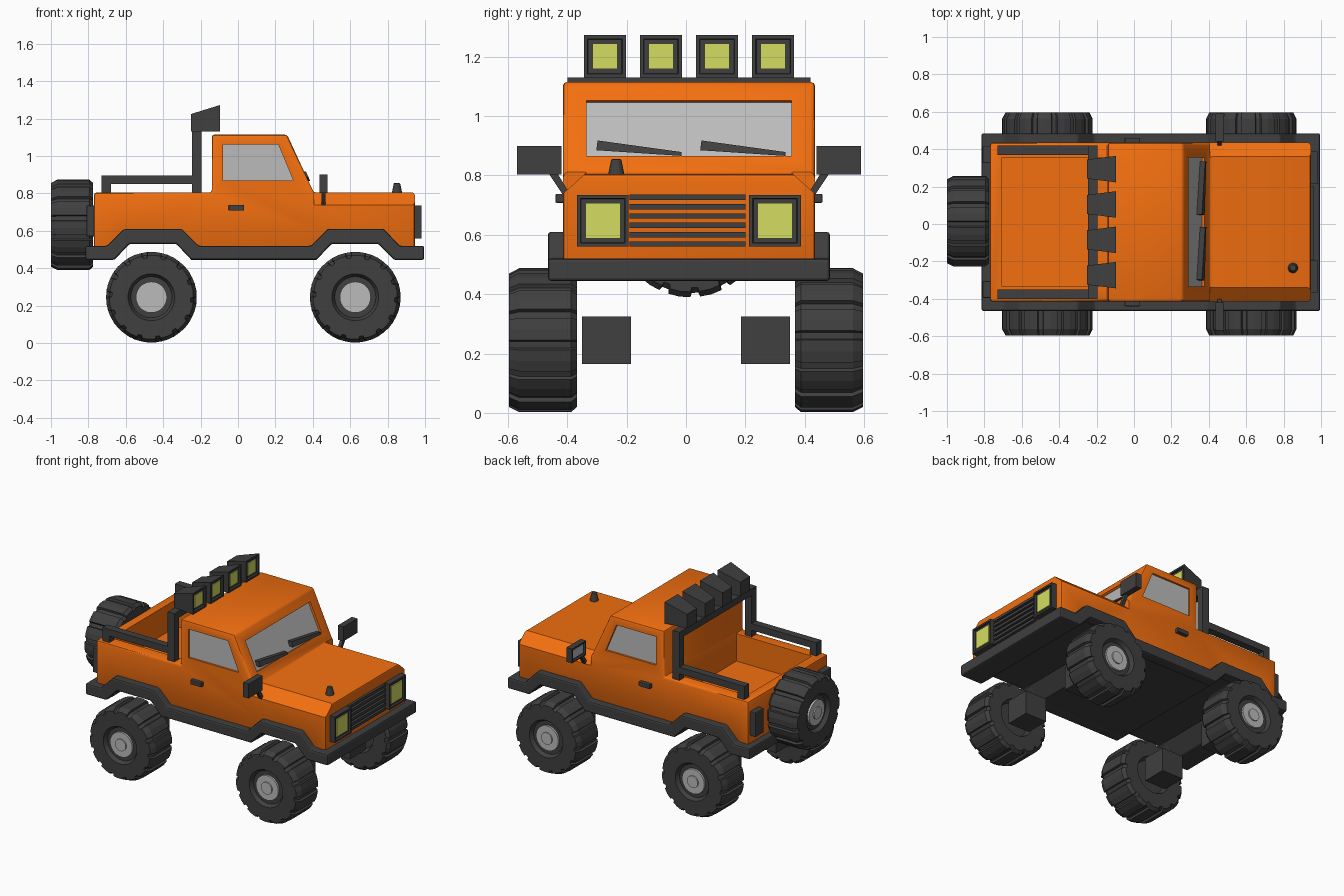
import bpy, bmesh, math
from mathutils import Matrix, Vector

if "Cube" in bpy.data.objects:
    bpy.data.objects.remove(bpy.data.objects["Cube"])

def material(name, rgb):
    m = bpy.data.materials.new(name)
    m.diffuse_color = (*rgb, 1)
    m.use_nodes = True
    m.node_tree.nodes["Principled BSDF"].inputs["Base Color"].default_value = m.diffuse_color
    return m

ORANGE = material("orange_paint", (0.90, 0.16, 0.005))
DARK = material("dark_plastic", (0.05, 0.05, 0.05))
GREY = material("light_grey", (0.5, 0.5, 0.5))
YELLOW = material("lamp_yellow", (0.66, 0.72, 0.12))
C = 0.01                                   # body centre line in y

def finish(name, bm, mat, bevel=0):
    bmesh.ops.recalc_face_normals(bm, faces=bm.faces)
    me = bpy.data.meshes.new(name)
    bm.to_mesh(me)
    bm.free()
    me.materials.append(mat)
    ob = bpy.data.objects.new(name, me)
    bpy.context.collection.objects.link(ob)
    if bevel:
        m = ob.modifiers.new("bevel", 'BEVEL')
        m.width, m.segments, m.limit_method = bevel, 2, 'ANGLE'
    return ob

def prism_bm(pts, axis, a, b):
    """Extrude a profile: axis 'y' takes (x, z) points, axis 'x' takes (y, z)."""
    bm = bmesh.new()
    put = (lambda p, t: (p[0], t, p[1])) if axis == 'y' else (lambda p, t: (t, p[0], p[1]))
    r0 = [bm.verts.new(put(p, a)) for p in pts]
    r1 = [bm.verts.new(put(p, b)) for p in pts]
    n = len(pts)
    bm.faces.new(r0)
    bm.faces.new(r1[::-1])
    for i in range(n):
        bm.faces.new((r0[i], r0[(i + 1) % n], r1[(i + 1) % n], r1[i]))
    bmesh.ops.recalc_face_normals(bm, faces=bm.faces)
    return bm

def prism(name, pts, axis, a, b, mat, bevel=0):
    return finish(name, prism_bm(pts, axis, a, b), mat, bevel)

def rect(u0, u1, v0, v1):
    return [(u0, v0), (u1, v0), (u1, v1), (u0, v1)]

def box(name, x0, x1, y0, y1, z0, z1, mat, bevel=0):
    return prism(name, rect(y0, y1, z0, z1), 'x', x0, x1, mat, bevel)

def framed(name, x0, x1, y0, y1, z0, z1, rim, lens_mat, side=1, taper=None):
    """Dark housing with a recessed face (toward side * x) holding a lens."""
    bm = prism_bm(rect(y0, y1, z0, z1), 'x', x0, x1)
    if taper:
        for v in bm.verts:
            if v.co.x < x0 + 1e-5:
                mid = (y0 + y1) / 2
                v.co.y = mid + (v.co.y - mid) * taper[0]
                v.co.z = min(v.co.z, taper[1])
    face = [f for f in bm.faces if f.normal.x * side > 0.99]
    bmesh.ops.inset_region(bm, faces=face, thickness=rim * 0.6)
    bmesh.ops.inset_region(bm, faces=face, thickness=0.003, depth=-0.012)
    finish(name, bm, DARK)
    front = x1 if side > 0 else x0
    xs = sorted((front - side * 0.02, front - side * 0.006))
    box(name + "_lens", *xs, y0 + rim, y1 - rim, z0 + rim, z1 - rim, lens_mat)

def slope(z, d=0):
    """Point of the windscreen plane at height z, moved d along its normal."""
    return (0.405 - 0.46 * (z - 0.8) + 0.908 * d, z + 0.418 * d)

# body shell, underside follows the wheel arches
arch = [(0.945, 0.485), (0.85, 0.485), (0.765, 0.57), (0.49, 0.57), (0.405, 0.485),
        (-0.23, 0.485), (-0.315, 0.57), (-0.595, 0.57), (-0.68, 0.485), (-0.77, 0.485)]
body = prism("body", arch + [(-0.77, 0.805), (-0.14, 0.805), (-0.14, 1.115), (0.262, 1.115),
             (0.405, 0.805), (0.945, 0.805)], 'y', C - 0.425, C + 0.425, ORANGE, 0.014)

# cutters: cargo bed, hood chamfers, window recesses
window = [(-0.08, 0.87), (-0.08, 1.062), (0.215, 1.062), (0.295, 0.87)]
screen = lambda d0, d1: [slope(0.865, d0), slope(1.052, d0), slope(1.052, d1), slope(0.865, d1)]
cutters = [box("bed_cut", -0.705, -0.142, C - 0.345, C + 0.345, 0.62, 0.9, ORANGE),
           prism("screen_cut", screen(-0.025, 0.05), 'y', C - 0.345, C + 0.345, ORANGE)]
for s in (-1, 1):
    cutters.append(prism("hood_cut", [(C + s * 0.435, 0.73), (C + s * 0.345, 0.81), (C + s * 0.435, 0.83)],
                         'x', 0.405, 1.0, ORANGE))
    cutters.append(prism("window_cut", window, 'y', C + s * 0.40, C + s * 0.5, ORANGE))
for c in cutters:
    m = body.modifiers.new("cut", 'BOOLEAN')
    m.operation, m.solver, m.object = 'DIFFERENCE', 'EXACT', c
bpy.context.view_layer.objects.active = body
body.select_set(True)
for m in list(body.modifiers):
    bpy.ops.object.modifier_apply(modifier=m.name)
for c in cutters:
    bpy.data.objects.remove(c)
bpy.ops.object.shade_smooth_by_angle(angle=math.radians(35))

# glass
prism("windscreen", screen(-0.03, -0.014), 'y', C - 0.345, C + 0.345, GREY)
for s in (-1, 1):
    prism("side_window", window, 'y', C + s * 0.395, C + s * 0.412, GREY)

# underbody with bumpers, sills and arch trim
top = [(0.995, 0.52), (0.865, 0.52), (0.78, 0.61), (0.48, 0.61), (0.39, 0.52),
       (-0.21, 0.52), (-0.30, 0.61), (-0.61, 0.61), (-0.70, 0.52), (-0.815, 0.52)]
low = [(-0.815, 0.445), (-0.66, 0.445), (-0.58, 0.53), (-0.33, 0.53), (-0.25, 0.445),
       (0.42, 0.445), (0.50, 0.53), (0.75, 0.53), (0.835, 0.445), (0.995, 0.445)]
for s in (-1, 1):                          # side strips, each reaching into the body
    prism("arch_trim", top + low, 'y', C + s * 0.405, C + s * 0.475, DARK, 0.01)
floor = [(x, min(z, 0.575) if z > 0.53 else 0.5) for x, z in top[1:-1]]
prism("underbody", floor + low[1:-1], 'y', C - 0.41, C + 0.41, DARK)
box("front_bumper", 0.83, 0.995, C - 0.475, C + 0.475, 0.445, 0.52, DARK, 0.01)
box("rear_bumper", -0.815, -0.66, C - 0.475, C + 0.475, 0.445, 0.52, DARK, 0.01)

# wheels
def wheel(name, matrix, width):
    N = 14
    step = 2 * math.pi / N
    angles, radii = [], []
    for i in range(N):
        for f, r in ((0, 0.242), (0.35, 0.243), (0.7, 0.242), (0.74, 0.228), (0.96, 0.228)):
            angles.append((i + f) * step)
            radii.append(r)
    # sections: distance along the axle, radius (None keeps the lugged outline), edge drop
    sections = [(0.04, 0.11, 0), (0, 0.125, 0), (0, None, 0.018), (0.02, None, 0),
                (width - 0.035, None, 0), (width, None, 0.018), (width, 0.125, 0), (width - 0.025, 0.11, 0)]
    bm = bmesh.new()
    rings = []
    for t, r, drop in sections:
        rings.append([bm.verts.new(((r or q - drop) * math.cos(a), (r or q - drop) * math.sin(a), t))
                      for a, q in zip(angles, radii)])
    n = len(angles)
    for a, b in zip(rings, rings[1:]):
        for i in range(n):
            bm.faces.new((a[i], a[(i + 1) % n], b[(i + 1) % n], b[i]))
    bm.faces.new(rings[0][::-1])
    bm.faces.new(rings[-1])
    bm.transform(matrix)
    finish(name + "_tyre", bm, DARK)
    bm = bmesh.new()
    for r, t in ((0.083, width - 0.012), (0.04, width - 0.004)):
        bmesh.ops.create_cone(bm, cap_ends=True, segments=32, radius1=r, radius2=r, depth=0.03,
                              matrix=matrix @ Matrix.Translation((0, 0, t - 0.015)))
    finish(name + "_hub", bm, GREY)

for x, end in ((-0.463, "rear"), (0.627, "front")):
    for s in (-1, 1):
        wheel(end + "_wheel", Matrix.Translation((x, s * 0.367, 0.245))
              @ Matrix.Rotation(-s * math.pi / 2, 4, 'X'), 0.23)
        box(end + "_axle_block", x - 0.08, x + 0.08, *sorted((s * 0.185, s * 0.35)), 0.165, 0.325, DARK)
wheel("spare_wheel", Matrix.Translation((-0.775, C + 0.005, 0.632)) @ Matrix.Rotation(-math.pi / 2, 4, 'Y'), 0.225)

# front face: headlights and grille; rear: tail lamps
for s in (-1, 1):
    y = C + s * 0.29
    framed("headlight", 0.93, 0.982, y - 0.087, y + 0.087, 0.56, 0.735, 0.028, YELLOW)
    y = C + s * 0.36
    box("tail_lamp", -0.81, -0.76, y - 0.045, y + 0.045, 0.57, 0.735, DARK, 0.006)
for i in range(6):
    z = 0.569 + i * 0.0315
    box("grille_bar", 0.93, 0.962, C - 0.2, C + 0.19, z - 0.009, z + 0.009, DARK)

# roll bar with side rails and roof lamps
for s in (-1, 1):
    ys = sorted((C + s * 0.36, C + s * 0.41))
    box("roll_bar_post", -0.245, -0.195, *ys, 0.79, 1.13, DARK)
    box("bed_rail", -0.73, -0.24, *ys, 0.85, 0.895, DARK)
    box("bed_rail_post", -0.73, -0.68, *ys, 0.79, 0.86, DARK)
box("roll_bar_top", -0.245, -0.195, C - 0.41, C + 0.41, 1.085, 1.13, DARK)
for i in range(4):
    y = C - 0.2835 + i * 0.189
    framed("roof_lamp", -0.25, -0.095, y - 0.071, y + 0.071, 1.13, 1.273, 0.029, YELLOW, 1, (0.72, 1.225))

# mirrors and door handles
for s in (-1, 1):
    ys = sorted((C + s * 0.43, C + s * 0.58))
    framed("mirror", 0.437, 0.478, *ys, 0.803, 0.9, 0.02, GREY, -1)
    prism("mirror_stalk", [(C + s * u, v) for u, v in ((0.40, 0.735), (0.425, 0.735), (0.475, 0.81), (0.445, 0.81))],
          'x', 0.447, 0.468, DARK)
    box("door_handle", -0.05, 0.033, *sorted((C + s * 0.41, C + s * 0.45)), 0.708, 0.738, DARK, 0.004)

# wipers lie on the sloped windscreen
for y in (-0.30, 0.05):
    bm = prism_bm([(y - 0.002, 0.885), (y + 0.285, 0.866), (y + 0.285, 0.879), (y + 0.002, 0.918)], 'x', -0.018, 0.012)
    for v in bm.verts:
        v.co.x += slope(v.co.z)[0]
    finish("wiper", bm, DARK)

# hood vent cap
bm = bmesh.new()
bmesh.ops.create_cone(bm, cap_ends=True, segments=16, radius1=0.029, radius2=0.017, depth=0.06,
                      matrix=Matrix.Translation((0.85, -0.235, 0.825)))
finish("hood_cap", bm, DARK, 0.004)
